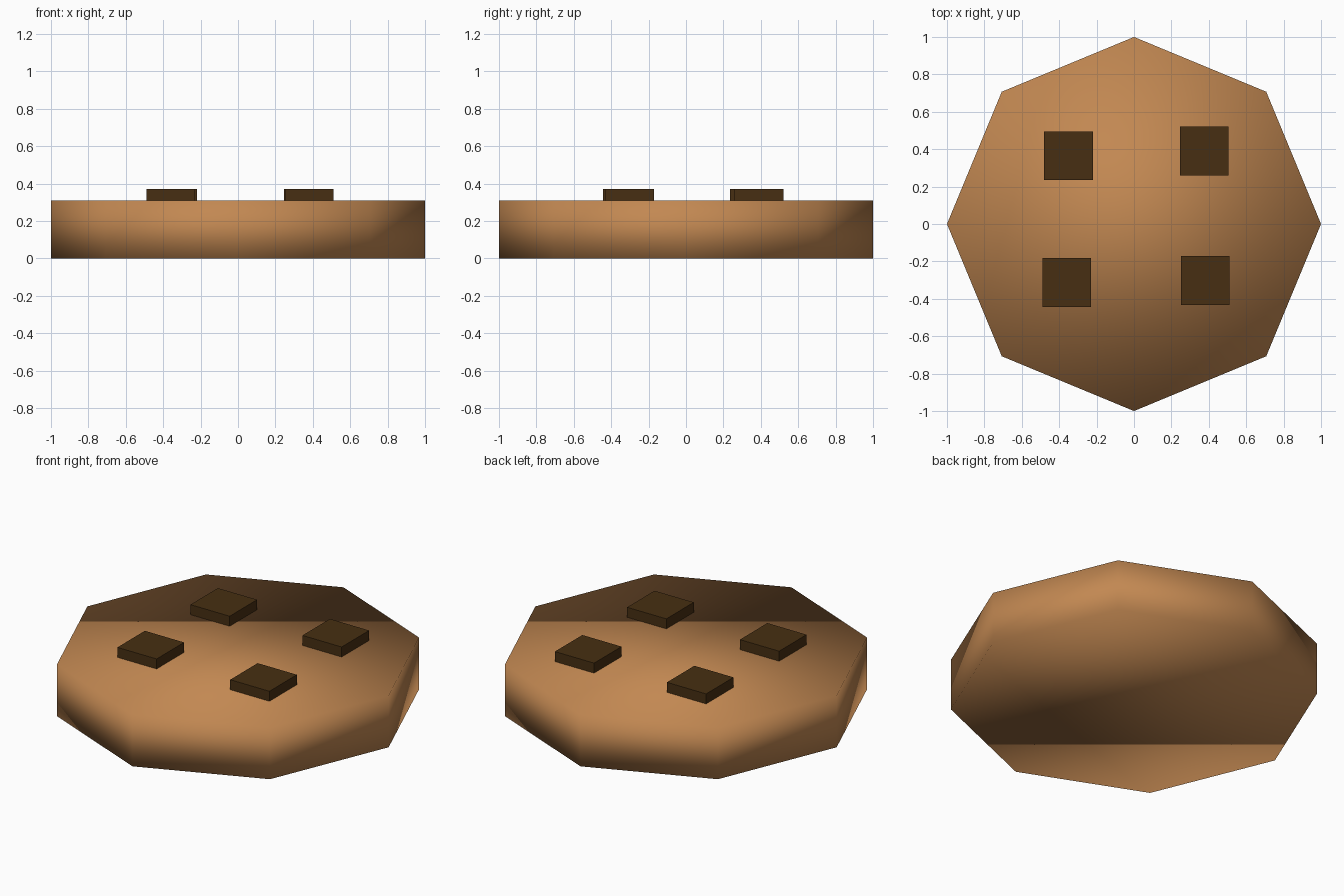
import bpy
import math

if "Cube" in bpy.data.objects:
    bpy.data.objects.remove(bpy.data.objects["Cube"])


def material(name, rgb):
    m = bpy.data.materials.new(name)
    m.diffuse_color = (*rgb, 1.0)
    m.use_nodes = True
    m.node_tree.nodes["Principled BSDF"].inputs["Base Color"].default_value = m.diffuse_color
    return m


dough = material("baked dough", (0.54, 0.246, 0.084))
chocolate = material("dark chocolate", (0.063, 0.028, 0.006))

THICKNESS, CHIP_TOP, CHIP_SIZE = 0.31, 0.37, 0.26

# Cookie body: eight-sided disc, smooth shaded all over
bpy.ops.mesh.primitive_cylinder_add(vertices=8, radius=1.0, depth=THICKNESS,
                                    location=(0, 0, THICKNESS / 2))
body = bpy.context.object
body.name = "cookie_body"
body.data.materials.append(dough)
bpy.ops.object.shade_smooth()

# Chocolate chips: flat square blocks set slightly into the top
SINK = 0.03
chip_height = CHIP_TOP - THICKNESS + SINK
for i, (x, y) in enumerate([(-0.35, 0.365), (0.376, 0.39),
                            (-0.36, -0.313), (0.381, -0.302)], 1):
    bpy.ops.mesh.primitive_cube_add(size=1, location=(x, y, CHIP_TOP - chip_height / 2))
    chip = bpy.context.object
    chip.name = f"chocolate_chip_{i}"
    chip.scale = (CHIP_SIZE, CHIP_SIZE, chip_height)
    bpy.ops.object.transform_apply(location=False, rotation=False, scale=True)
    chip.data.materials.append(chocolate)
